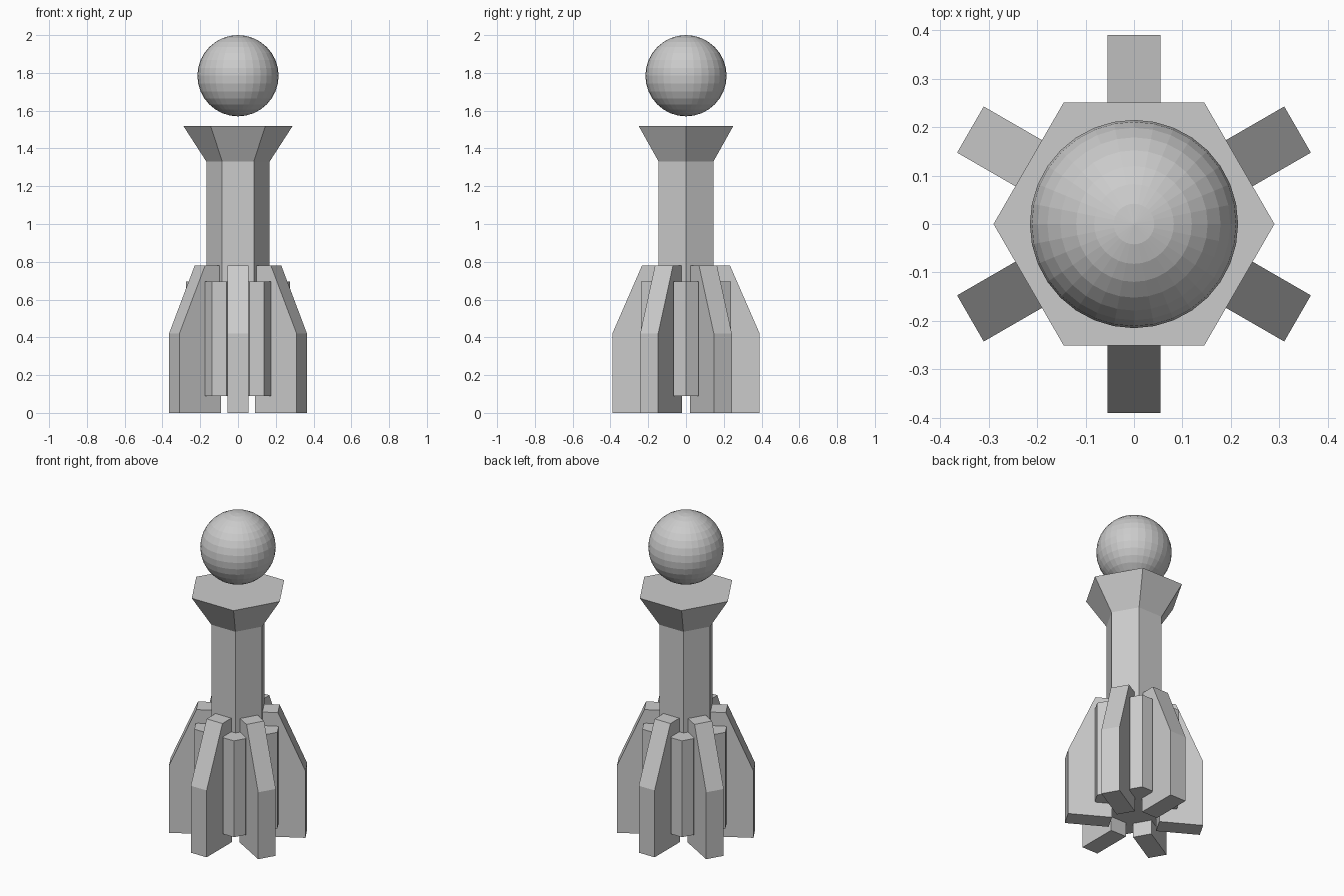
import bpy, bmesh, math
from mathutils import Matrix

if "Cube" in bpy.data.objects:
    bpy.data.objects.remove(bpy.data.objects["Cube"])


def make_object(name, bm):
    bmesh.ops.recalc_face_normals(bm, faces=bm.faces)
    mesh = bpy.data.meshes.new(name)
    bm.to_mesh(mesh)
    bm.free()
    ob = bpy.data.objects.new(name, mesh)
    bpy.context.collection.objects.link(ob)
    return ob


def hex_stack(name, profile, centre=(0, 0)):
    """Solid hexagonal column from (radius, z) levels, corners on the x axis."""
    bm = bmesh.new()
    rings = []
    for r, z in profile:
        rings.append([bm.verts.new((centre[0] + r * math.cos(math.radians(60 * i)),
                                    centre[1] + r * math.sin(math.radians(60 * i)), z))
                      for i in range(6)])
    for low, high in zip(rings, rings[1:]):
        for i in range(6):
            j = (i + 1) % 6
            bm.faces.new((low[i], low[j], high[j], high[i]))
    bm.faces.new(rings[0])
    bm.faces.new(rings[-1])
    return make_object(name, bm)


def fin(name, angle):
    """Side profile extruded to the fin thickness, then turned into place."""
    profile = [(0.137, 0), (0.39, 0), (0.39, 0.42), (0.233, 0.78), (0.137, 0.78)]
    bm = bmesh.new()
    face = bm.faces.new([bm.verts.new((r, -0.055, z)) for r, z in profile])
    new = bmesh.ops.extrude_face_region(bm, geom=[face])["geom"]
    bmesh.ops.translate(bm, vec=(0, 0.11, 0),
                        verts=[v for v in new if isinstance(v, bmesh.types.BMVert)])
    if not face.is_valid or len(bm.faces) < 7:
        bm.faces.new([v for v in bm.verts if v.co.y < 0])
    bm.transform(Matrix.Rotation(angle, 4, 'Z'))
    return make_object(name, bm)


# Central shaft with flared collar
hex_stack("shaft_and_collar", [(0.167, 0.09), (0.167, 1.33), (0.29, 1.52)])

# Six fins, with a hexagonal rod between each pair
for k in range(6):
    fin(f"fin_{k + 1}", math.radians(30 + 60 * k))
    a = math.radians(60 * k)
    hex_stack(f"rod_{k + 1}", [(0.075, 0.09), (0.075, 0.695)],
              (0.199 * math.cos(a), 0.199 * math.sin(a)))

# Floating ball
bpy.ops.mesh.primitive_uv_sphere_add(segments=32, ring_count=16, radius=0.215,
                                     location=(0, 0, 1.785))
bpy.context.object.name = "ball"
